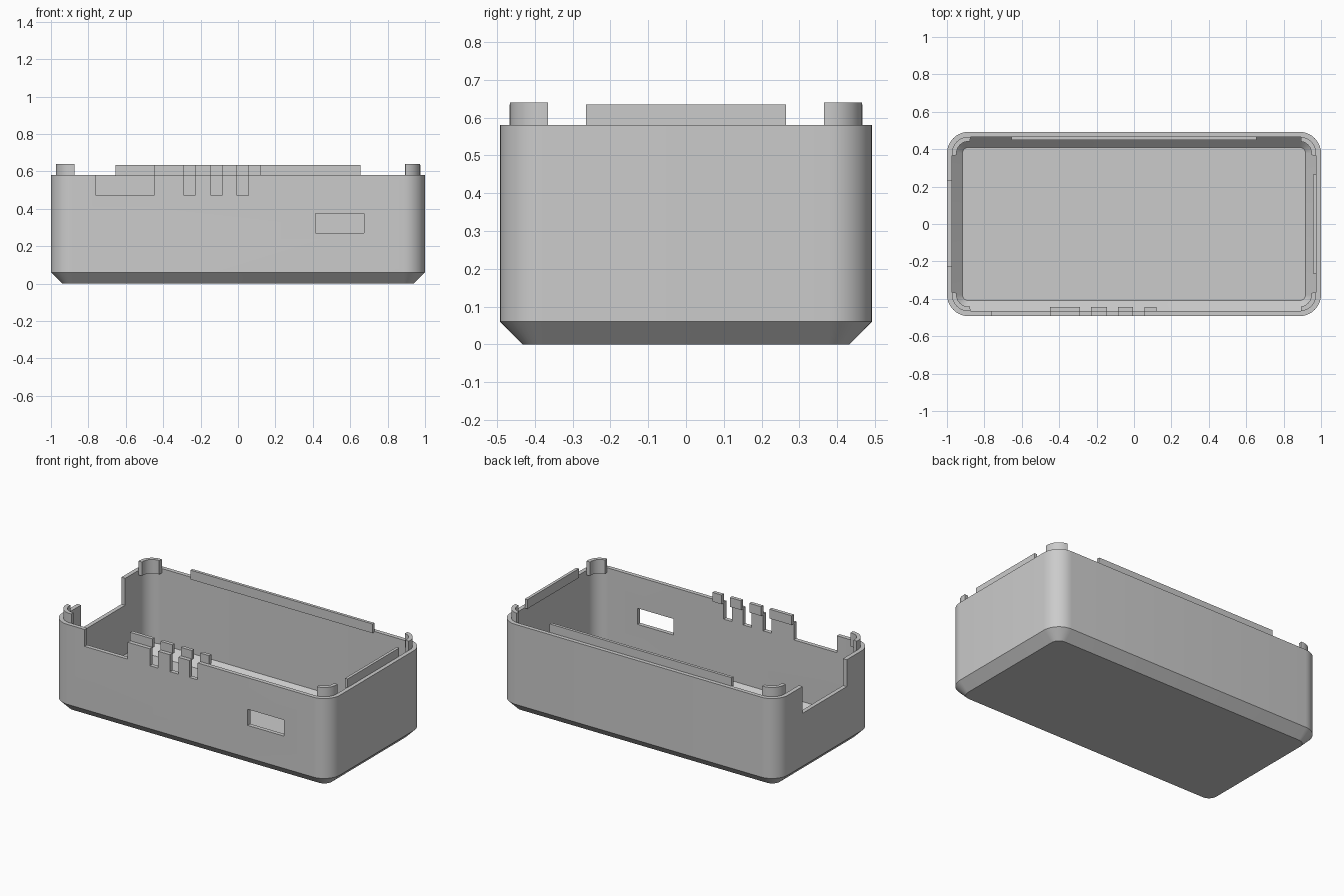
import bpy, bmesh
from math import sin, cos, radians

cube = bpy.data.objects.get("Cube")
if cube:
    bpy.data.objects.remove(cube, do_unlink=True)

# One plain grey plastic
grey = bpy.data.materials.new("grey plastic")
grey.use_nodes = True
grey.diffuse_color = (0.6, 0.6, 0.6, 1)
grey.node_tree.nodes["Principled BSDF"].inputs["Base Color"].default_value = (0.6, 0.6, 0.6, 1)

HALF_X, HALF_Y, RADIUS, TOP = 1.0, 0.4925, 0.115, 0.58
WALL, CHAMFER = 0.027, 0.06
STEPS = 10


def make_object(name, bm):
    bmesh.ops.recalc_face_normals(bm, faces=bm.faces)
    mesh = bpy.data.meshes.new(name)
    bm.to_mesh(mesh)
    bm.free()
    mesh.materials.append(grey)
    obj = bpy.data.objects.new(name, mesh)
    bpy.context.collection.objects.link(obj)
    return obj


def activate(obj):
    bpy.ops.object.select_all(action='DESELECT')
    obj.select_set(True)
    bpy.context.view_layer.objects.active = obj


def smooth(obj):
    activate(obj)
    bpy.ops.object.shade_smooth_by_angle(angle=radians(30))


def box(name, x, y, z):
    bm = bmesh.new()
    bmesh.ops.create_cube(bm, size=1)
    for v in bm.verts:
        for i, (low, high) in enumerate((x, y, z)):
            v.co[i] = low if v.co[i] < 0 else high
    return make_object(name, bm)


def rounded_ring(bm, inset, z):
    """Rounded rectangle, inset from the outer outline."""
    r = RADIUS - inset
    verts = []
    for corner, (sx, sy) in enumerate(((1, 1), (-1, 1), (-1, -1), (1, -1))):
        for k in range(STEPS + 1):
            a = radians(90 * (corner + k / STEPS))
            verts.append(bm.verts.new((sx * (HALF_X - RADIUS) + r * cos(a),
                                       sy * (HALF_Y - RADIUS) + r * sin(a), z)))
    return verts


# Hollow tray: outside wall, rim, inside wall and chamfered floor
bm = bmesh.new()
profile = [(CHAMFER, 0), (0, CHAMFER), (0, TOP), (WALL, TOP), (WALL, 0.085), (0.083, 0.03)]
rings = [rounded_ring(bm, inset, z) for inset, z in profile]
for a, b in zip(rings, rings[1:]):
    for i in range(len(a)):
        j = (i + 1) % len(a)
        bm.faces.new((a[i], a[j], b[j], b[i]))
bm.faces.new(rings[0])
bm.faces.new(rings[-1])
tray = make_object("tray", bm)

# Openings: end port, front port, three vent slits and the front window
ABOVE = 0.8
front = (-0.6, -0.43)
slits = [(-0.29, -0.23), (-0.145, -0.085), (-0.005, 0.055)]
openings = [((-1.1, -0.94), (-0.225, 0.23), (0.405, ABOVE)),
            ((-0.76, -0.45), front, (0.47, ABOVE)),
            ((0.415, 0.675), front, (0.27, 0.375))]
openings += [(s, front, (0.47, ABOVE)) for s in slits]
for opening in openings:
    cutter = box("cutter", *opening)
    cutter.hide_render = True
    mod = tray.modifiers.new("opening", 'BOOLEAN')
    mod.operation, mod.solver, mod.object = 'DIFFERENCE', 'EXACT', cutter
    activate(tray)
    bpy.ops.object.modifier_apply(modifier=mod.name)
    bpy.data.objects.remove(cutter, do_unlink=True)
smooth(tray)

# Locating lips just inside the rim
LIP_Z = (0.575, 0.635)
box("back_lip", (-0.655, 0.655), (0.448, 0.467), LIP_Z)
box("left_lip", (0.956, 0.975), (-0.265, 0.265), LIP_Z)
edges = [-0.45] + [e for s in slits for e in s] + [0.12]
for i in range(0, len(edges), 2):
    box(f"front_lip_{i // 2 + 1}", (edges[i], edges[i + 1]), (-0.467, -0.444), LIP_Z)


# Curved corner posts
def corner_post(name, sx, sy, start, end):
    bm = bmesh.new()
    outer_r = RADIUS - WALL + 0.001
    outline = []
    for k in range(2 * STEPS + 2):
        outside = k <= STEPS
        t = (k if outside else 2 * STEPS + 1 - k) / STEPS
        a = radians(start + (end - start) * t)
        r = outer_r if outside else outer_r - 0.025
        outline.append(bm.verts.new((sx * (HALF_X - RADIUS + r * cos(a)),
                                     sy * (HALF_Y - RADIUS + r * sin(a)), 0.55)))
    face = bm.faces.new(outline)
    top = bmesh.ops.extrude_face_region(bm, geom=[face])["geom"]
    bmesh.ops.translate(bm, vec=(0, 0, 0.09),
                        verts=[g for g in top if isinstance(g, bmesh.types.BMVert)])
    smooth(make_object(name, bm))


for sx, side in ((-1, "right"), (1, "left")):
    for sy, end in ((-1, "front"), (1, "back")):
        corner_post(f"{end}_{side}_post", sx, sy, -8, 97 if sx < 0 else 84)
